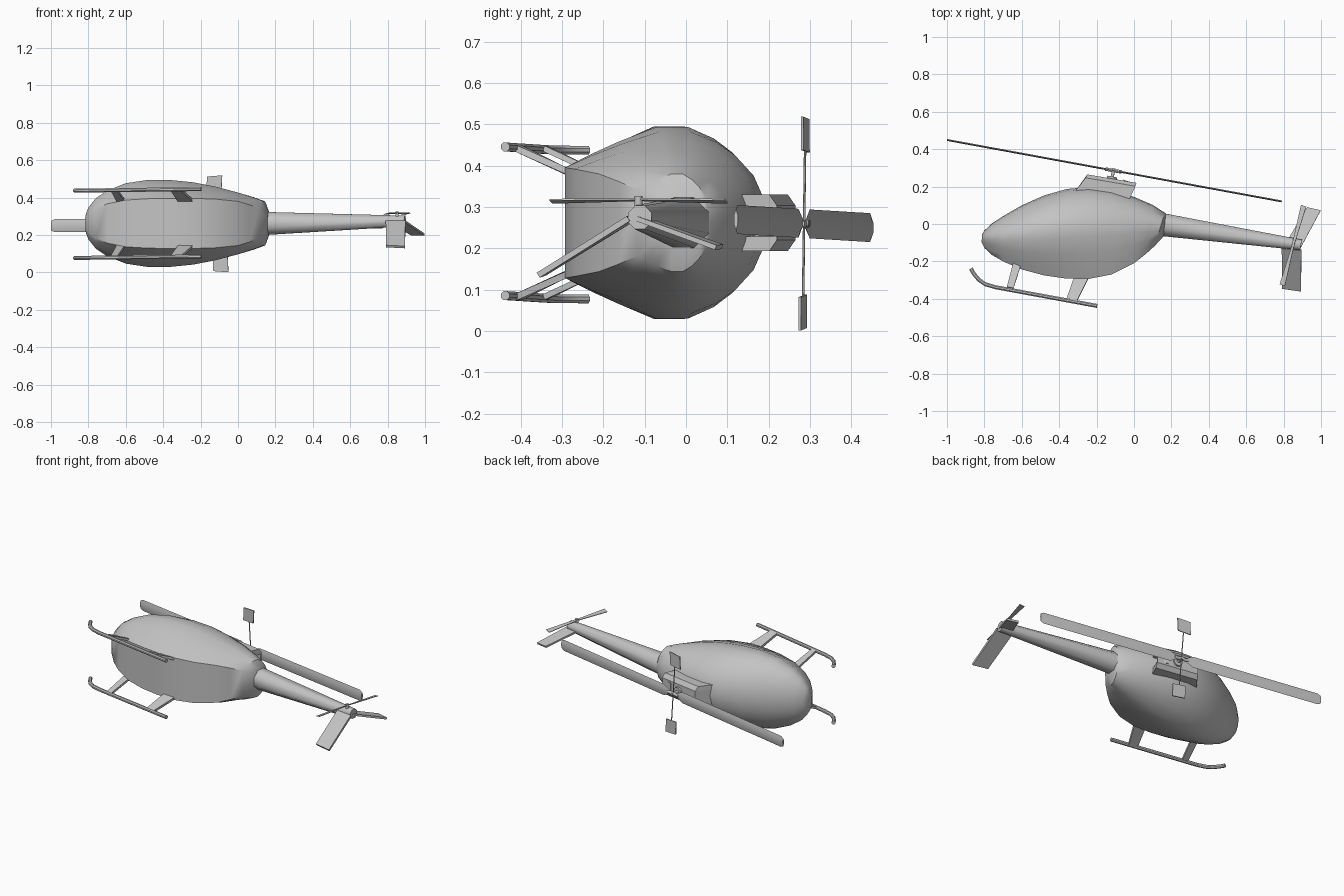
import bpy, bmesh, math
from mathutils import Vector, Matrix

if "Cube" in bpy.data.objects:
    bpy.data.objects.remove(bpy.data.objects["Cube"])

grey = bpy.data.materials.new("plain grey")
grey.use_nodes = True
GREY = (0.55, 0.55, 0.55, 1)
grey.diffuse_color = GREY
grey.node_tree.nodes["Principled BSDF"].inputs["Base Color"].default_value = GREY

MID = 0.262                      # the aircraft lies on its side: its width runs along z
TILT = math.radians(-10.4)


def loft(name, rings, smooth=None, recess=None):
    """Skin a list of equal-length rings and cap both ends."""
    bm = bmesh.new()
    rows = [[bm.verts.new(p) for p in ring] for ring in rings]
    n = len(rows[0])
    for a, b in zip(rows, rows[1:]):
        for i in range(n):
            bm.faces.new((a[i], a[(i + 1) % n], b[(i + 1) % n], b[i]))
    bm.faces.new(rows[0])
    bm.faces.new(rows[-1])
    bmesh.ops.recalc_face_normals(bm, faces=bm.faces)
    if recess:                   # sink the largest face looking along +x
        face = max((f for f in bm.faces if f.normal.x > 0.7), key=lambda f: f.calc_area())
        bmesh.ops.inset_individual(bm, faces=[face], thickness=recess[0])
        bmesh.ops.inset_individual(bm, faces=[face], thickness=0.004, depth=-recess[1])
    mesh = bpy.data.meshes.new(name)
    bm.to_mesh(mesh)
    bm.free()
    mesh.materials.append(grey)
    ob = bpy.data.objects.new(name, mesh)
    bpy.context.collection.objects.link(ob)
    if smooth:
        bpy.ops.object.select_all(action='DESELECT')
        ob.select_set(True)
        bpy.context.view_layer.objects.active = ob
        bpy.ops.object.shade_smooth_by_angle(angle=math.radians(smooth))
    return ob


def tube(name, points, radii, sides=8, smooth=50):
    """Round tube along a path, with a radius for each point."""
    pts = [Vector(p) for p in points]
    rings = []
    for i, p in enumerate(pts):
        d = (pts[min(i + 1, len(pts) - 1)] - pts[max(i - 1, 0)]).normalized()
        side = d.cross(Vector((0, 0, 1)))
        side = side.normalized() if side.length > 0.1 else Vector((1, 0, 0))
        up = side.cross(d)
        rings.append([p + radii[i] * (math.cos(t) * side + math.sin(t) * up)
                      for t in (2 * math.pi * (k + 0.5) / sides for k in range(sides))])
    return loft(name, rings, smooth)


def plate(name, corners, thick):
    """Flat panel with four corners."""
    c = [Vector(p) for p in corners]
    n = (c[2] - c[0]).cross(c[3] - c[1]).normalized() * thick / 2
    return loft(name, [[p - n for p in c], [p + n for p in c]])


# Fuselage: x at top, x at bottom, top, bottom, half width, half width of flat belly
stations = [
    (-.812, -.815, -.055, -.098, .050, .025), (-.80, -.80, -.035, -.128, .085, .05),
    (-.76, -.76, .003, -.165, .135, .08), (-.70, -.70, .042, -.20, .175, .105),
    (-.60, -.60, .10, -.243, .215, .125), (-.48, -.48, .153, -.275, .233, .132),
    (-.36, -.36, .187, -.292, .232, .134), (-.24, -.24, .198, -.293, .22, .134),
    (-.12, -.12, .183, -.27, .197, .13), (0, 0, .145, -.21, .165, .118),
    (.10, .06, .102, -.163, .14, .10), (.165, .11, .06, -.118, .118, .08),
    (.17, .158, .055, -.066, .065, .035)]
rings = []
for xt, xb, top, bot, w, c in stations:
    half = [(0, c), (.13, c + (w - c) * .33), (.27, c + (w - c) * .64), (.46, w), (.62, w),
            (.75, w * .88), (.84, w * .74), (.93, w * .52), (.98, w * .27)]
    outline = half + [(1, 0)] + [(t, -h) for t, h in reversed(half)]
    rings.append([(xb + (xt - xb) * t, bot + (top - bot) * t, MID + h) for t, h in outline])
loft("fuselage", rings, 35)

# Tail boom
tube("tail_boom", [(.155, -.004, MID), (.893, -.112, .275)], [.066, .031])

# Bent pair of tail fins
plate("lower_tail_fin", [(.79, -.128, .272), (.895, -.14, .272),
                         (.893, -.358, .135), (.792, -.343, .14)], .014)
plate("upper_tail_fin", [(.81, -.105, .272), (.895, -.12, .272),
                         (.998, .072, .202), (.925, .088, .204)], .012)

# Tail rotor
tube("tail_rotor_shaft", [(.85, -.115, .27), (.85, -.115, .327)], [.010, .010])
for name, s in (("upper", 1), ("lower", -1)):
    along, across = Vector((.057, .212, -.004 * s)) * s, Vector((.014, -.004, .004))
    hub = Vector((.85, -.115, .318))
    plate(name + "_tail_rotor_blade", [hub - across * .4, hub + across * .4,
                                       hub + along + across, hub + along - across], .004)

# Landing skids and their struts
for name, s in (("left", 1), ("right", -1)):
    zs = MID + s * .18
    path = [(-.872, -.238), (-.855, -.268), (-.83, -.298), (-.795, -.322), (-.74, -.338), (-.197, -.438)]
    tube(name + "_skid", [(x, y, zs + .012 * (x + .5)) for x, y in path], [.0115] * 6, 8, 40)
    zb = MID + s * .115
    plate(name + "_front_strut", [(-.645, -.205, zb), (-.60, -.205, zb),
                                  (-.645, -.345, zs), (-.68, -.338, zs)], .014)
    plate(name + "_rear_strut", [(-.315, -.27, zb), (-.232, -.265, zb),
                                 (-.305, -.412, zs), (-.36, -.40, zs)], .016)

# Mast housing with chamfered shoulders and a recessed rear
rings = []
for z, drop in ((-.068, .018), (-.042, 0), (.042, 0), (.068, .018)):
    rings.append([(-.315, .175, MID + z), (-.25 - drop * .5, .265 - drop, MID + z),
                  (.013 - drop * .3, .220 - drop, MID + z), (-.03, .12, MID + z)])
loft("mast_housing", rings, recess=(.012, .07))

# Rotor frame: u along the blades, v along the mast, w across
rotor = Matrix.Translation((-.11, .286, .26)) @ Matrix.Rotation(TILT, 4, 'Z')


def at(u, v, w):
    return rotor @ Vector((u, v, w))


tube("mast", [at(0, -.11, 0), at(0, .012, 0)], [.011, .009])
tube("swash_plate", [at(0, -.045, 0), at(0, -.033, 0)], [.028, .028], 12)
tube("rotor_hub", [at(-.045, 0, 0), at(.045, 0, 0)], [.010, .010])

# Main blades: thin lens section, rounded tips, slightly yawed
section = [(-.5, 0), (-.25, .45), (.2, .5), (.5, 0), (.2, -.5), (-.25, -.45)]
for name, s, length in (("front", -1, .905), ("rear", 1, .915)):
    rings = []
    for d, chord in ((.03, .025), (.075, .07), (length - .02, .07), (length, .05)):
        rings.append([at(s * d, .010 * b, s * d * .011 + chord * a) for a, b in section])
    loft(name + "_main_blade", rings, 30)

# Stabiliser bar and paddles
tube("stabiliser_bar", [at(.017, 0, -.225), at(-.017, 0, .225)], [.003, .003], 6)
for name, s in (("left", 1), ("right", -1)):
    u = -.017 * s
    plate(name + "_paddle", [at(u - .043, 0, s * .172), at(u + .039, 0, s * .178),
                             at(u + .043, 0, s * .259), at(u - .039, 0, s * .253)], .006)
